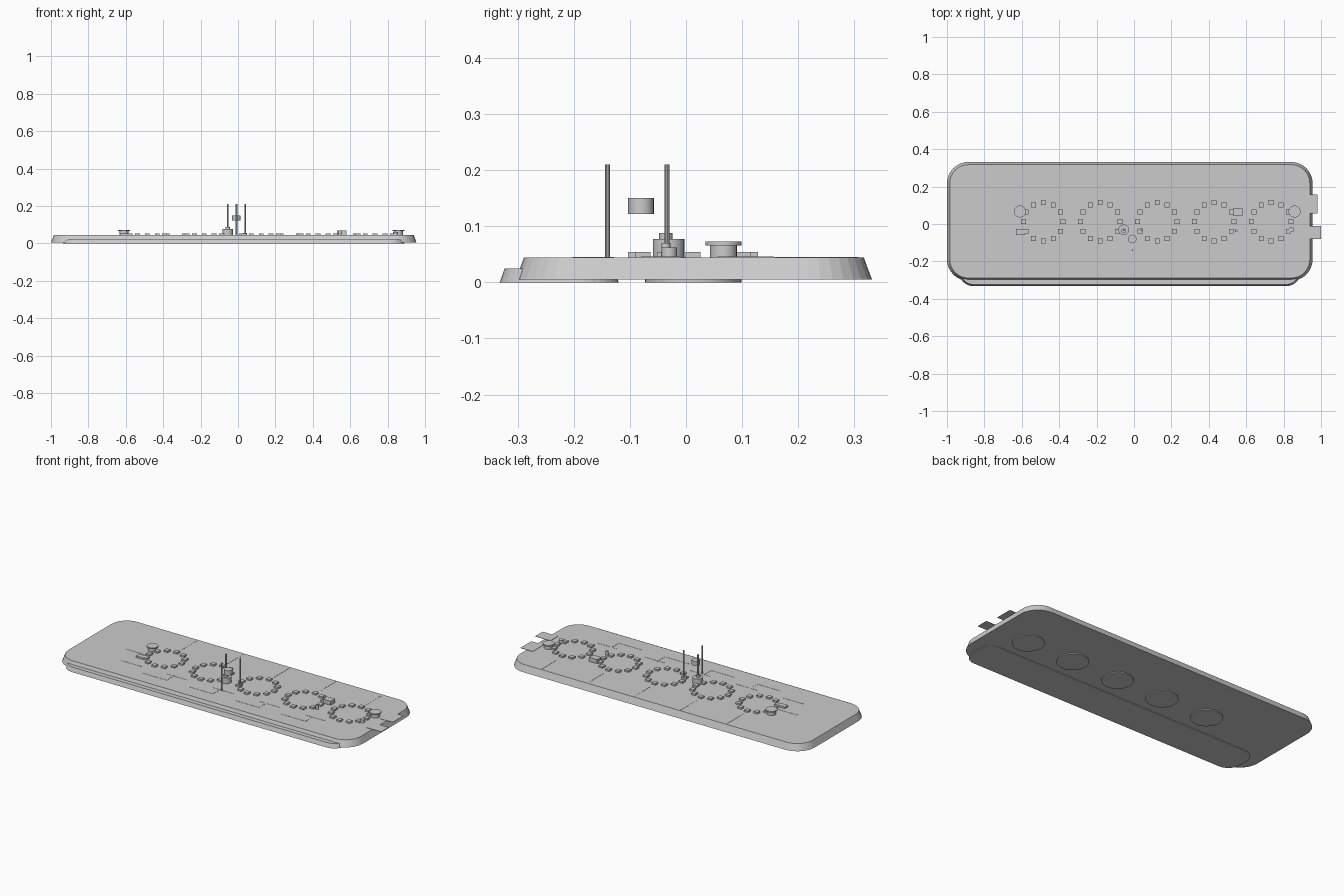
import bpy, bmesh, math

if "Cube" in bpy.data.objects:
    bpy.data.objects.remove(bpy.data.objects["Cube"])

TOP = 0.044
RINGS = [-0.485 + 0.3045 * i for i in range(5)]
RY = 0.0125


def finish(name, bm, smooth=False):
    bmesh.ops.recalc_face_normals(bm, faces=bm.faces)
    me = bpy.data.meshes.new(name)
    bm.to_mesh(me)
    bm.free()
    ob = bpy.data.objects.new(name, me)
    bpy.context.collection.objects.link(ob)
    if smooth:
        bpy.context.view_layer.objects.active = ob
        ob.select_set(True)
        bpy.ops.object.shade_smooth_by_angle(angle=math.radians(35))
        ob.select_set(False)
    return ob


def outline(x0, x1, y0, y1, r, n=8):
    pts = []
    for k, (cx, cy) in enumerate([(x1 - r, y1 - r), (x0 + r, y1 - r),
                                  (x0 + r, y0 + r), (x1 - r, y0 + r)]):
        for i in range(n + 1):
            a = (k + i / n) * math.pi / 2
            pts.append((cx + r * math.cos(a), cy + r * math.sin(a)))
    return pts


def tapered_slab(name, x0, x1, y0, y1, r, levels):
    # levels: (z, inset) from bottom to top
    bm = bmesh.new()
    loops = []
    for z, d in levels:
        pts = outline(x0 + d, x1 - d, y0 + d, y1 - d, r - d)
        loops.append([bm.verts.new((x, y, z)) for x, y in pts])
    bm.faces.new(loops[0])
    bm.faces.new(loops[-1])
    for a, b in zip(loops, loops[1:]):
        for i in range(len(a)):
            j = (i + 1) % len(a)
            bm.faces.new((a[i], a[j], b[j], b[i]))
    return finish(name, bm)


def add_box(bm, x0, x1, y0, y1, z0, z1):
    vs = bmesh.ops.create_cube(bm, size=1)["verts"]
    for v in vs:
        v.co = (x1 if v.co.x > 0 else x0, y1 if v.co.y > 0 else y0,
                z1 if v.co.z > 0 else z0)


def box(name, *dims):
    bm = bmesh.new()
    add_box(bm, *dims)
    return finish(name, bm)


def cyl(name, x, y, r, z0, z1, n=20, smooth=True, r2=None):
    bm = bmesh.new()
    bmesh.ops.create_cone(bm, cap_ends=True, segments=n, radius1=r,
                          radius2=r if r2 is None else r2, depth=z1 - z0)
    bmesh.ops.translate(bm, verts=bm.verts, vec=(x, y, (z0 + z1) / 2))
    return finish(name, bm, smooth)


# base plate and the lip beneath its front edge
tapered_slab("base_plate", -1.0, 0.955, -0.304, 0.332, 0.115,
             [(0.005, 0.0), (0.009, 0.002), (TOP, 0.015)])
tapered_slab("front_lip", -0.935, 0.89, -0.332, -0.12, 0.075,
             [(0.0, 0.0), (0.025, 0.009)])

for i, cx in enumerate(RINGS):
    # round foot pads under each ring
    cyl(f"foot_pad_{i}", cx, RY, 0.086, 0.0, 0.006, 32)
    # ring of twelve small blocks
    bm = bmesh.new()
    for k in range(12):
        a = k * math.pi / 6
        x, y = cx + 0.106 * math.cos(a), RY + 0.103 * math.sin(a)
        add_box(bm, x - 0.013, x + 0.013, y - 0.013, y + 0.013, TOP, 0.054)
    finish(f"block_ring_{i}", bm)

# thin circuit traces on the plate
bm = bmesh.new()
W, TZ = 0.002, TOP + 0.001


def trace(x0, y0, x1, y1):
    add_box(bm, min(x0, x1) - W, max(x0, x1) + W,
            min(y0, y1) - W, max(y0, y1) + W, TOP - 0.001, TZ)


for i, cx in enumerate(RINGS):
    trace(cx, 0.16, cx, 0.305)
    trace(cx - 0.19, -0.135, cx - 0.06, -0.135)
    if i < 4:
        trace(cx, -0.2, cx + 0.155, -0.2)
        trace(cx + 0.155, -0.2, cx + 0.155, -0.13)
trace(-0.73, 0.0, -0.6, 0.0)
finish("circuit_traces", bm)

# connector tabs overhanging the right end
box("tab_back", 0.9, 0.98, 0.055, 0.157, TOP, 0.046)
box("tab_front", 0.9, 1.0, -0.08, -0.01, TOP, 0.046)

# capped round buttons
for i, x in enumerate((-0.61, 0.858)):
    cyl(f"button_stem_{i}", x, 0.067, 0.024, TOP, 0.066)
    cyl(f"button_cap_{i}", x, 0.067, 0.032, 0.066, 0.073)

# rectangular chips
box("tall_chip", 0.528, 0.58, 0.044, 0.083, TOP, 0.068)
box("low_chip", -0.632, -0.582, -0.058, -0.028, TOP, 0.054)

# small pins and lamp
cyl("small_pin", 0.546, -0.036, 0.008, TOP, 0.07, 12)
cyl("lamp_body", 0.842, -0.03, 0.014, TOP, 0.062, 16)
box("lamp_lead", 0.815, 0.842, -0.044, -0.036, TOP, 0.053)

# stepped dial
cyl("dial_body", -0.055, -0.031, 0.028, TOP, 0.077, 24)
cyl("dial_top", -0.055, -0.036, 0.012, 0.077, 0.088, 12)
box("pin_foot", 0.027, 0.048, -0.041, -0.024, TOP, 0.056)

# upright wires and the floating cylinder between them
for i, (x, y) in enumerate([(-0.055, -0.034), (0.038, -0.034), (-0.008, -0.14)]):
    cyl(f"upright_wire_{i}", x, y, 0.0045, TOP - 0.002, 0.21, 10)
cyl("suspended_cylinder", -0.009, -0.08, 0.023, 0.122, 0.15, 20)
